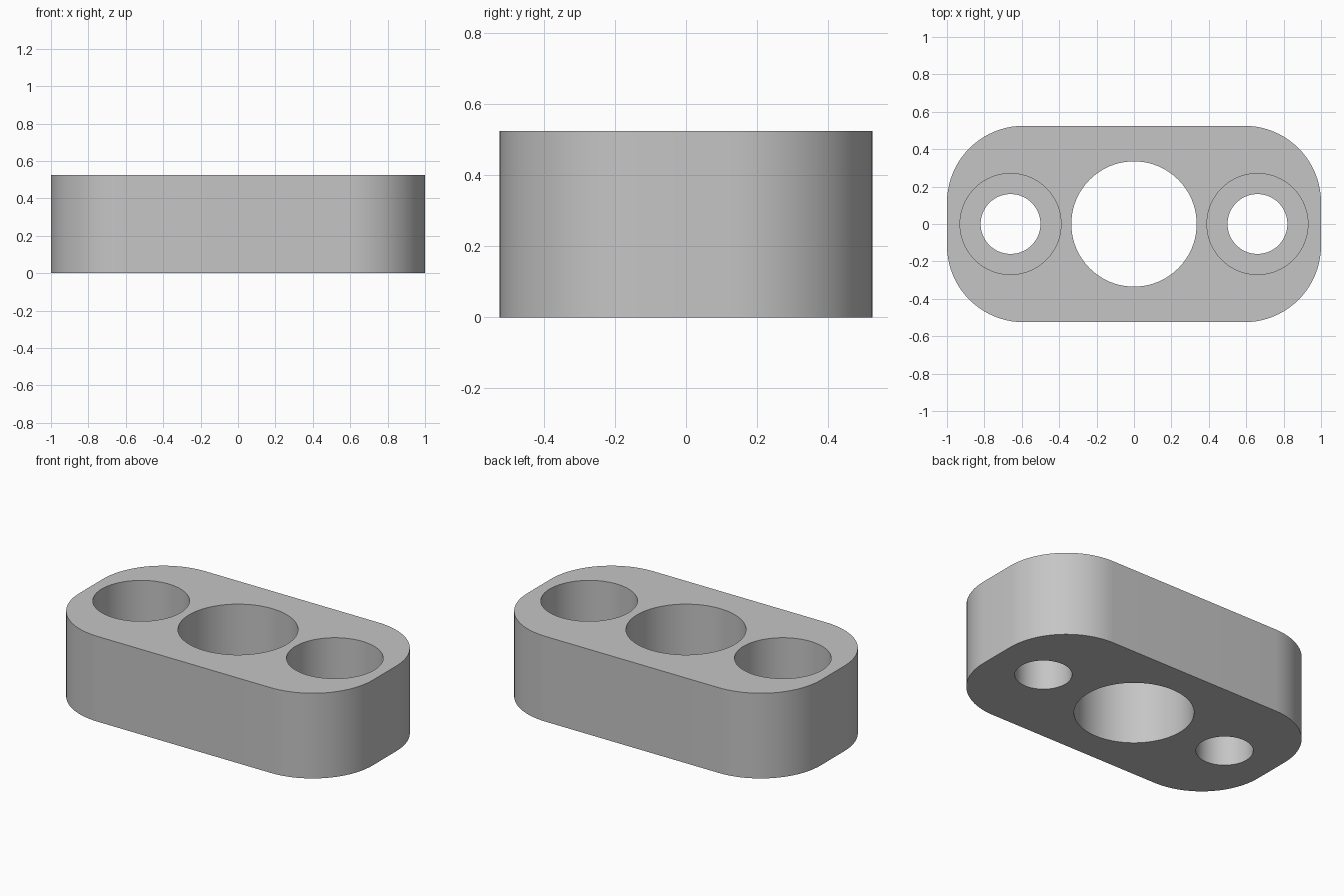
import bpy, bmesh
from math import cos, sin, pi

cube = bpy.data.objects.get("Cube")
if cube:
    bpy.data.objects.remove(cube, do_unlink=True)

HALF_X, HALF_Y, HEIGHT = 1.0, 0.525, 0.525
CORNER = 0.41
BOLT_X = 0.66
FLOOR = 0.225  # height of the counterbore floor

grey = bpy.data.materials.new("plain grey")
grey.use_nodes = True
colour = (0.56, 0.56, 0.56, 1)
grey.diffuse_color = colour
grey.node_tree.nodes["Principled BSDF"].inputs["Base Color"].default_value = colour


def prism(name, outline, bottom, top):
    """Extrude a closed outline between two heights."""
    bm = bmesh.new()
    face = bm.faces.new([bm.verts.new((x, y, bottom)) for x, y in outline])
    walls = bmesh.ops.extrude_face_region(bm, geom=[face])
    moved = [v for v in walls["geom"] if isinstance(v, bmesh.types.BMVert)]
    bmesh.ops.translate(bm, verts=moved, vec=(0, 0, top - bottom))
    bmesh.ops.recalc_face_normals(bm, faces=bm.faces)
    mesh = bpy.data.meshes.new(name)
    bm.to_mesh(mesh)
    bm.free()
    mesh.materials.append(grey)
    obj = bpy.data.objects.new(name, mesh)
    bpy.context.collection.objects.link(obj)
    return obj


def arc(cx, cy, radius, start, sweep, steps):
    return [(cx + radius * cos(start + sweep * i / steps),
             cy + radius * sin(start + sweep * i / steps)) for i in range(steps + 1)]


# Block with rounded corners
outline = []
for k, (sx, sy) in enumerate([(1, 1), (-1, 1), (-1, -1), (1, -1)]):
    outline += arc(sx * (HALF_X - CORNER), sy * (HALF_Y - CORNER), CORNER, k * pi / 2, pi / 2, 20)
block = prism("mounting_block", outline, 0, HEIGHT)
bpy.context.view_layer.objects.active = block


def bore(x, radius, bottom):
    """Cut a round hole from the top down to a height."""
    cutter = prism("bore_cutter", arc(x, 0, radius, 0, 2 * pi, 80)[:-1], bottom, HEIGHT + 0.1)
    cutter.hide_render = True
    cut = block.modifiers.new("bore", 'BOOLEAN')
    cut.operation = 'DIFFERENCE'
    cut.solver = 'EXACT'
    cut.object = cutter
    bpy.ops.object.modifier_apply(modifier=cut.name)
    bpy.data.objects.remove(cutter, do_unlink=True)


# Centre bore and two counterbored bolt holes
bore(0, 0.335, -0.1)
for side in (-1, 1):
    bore(side * BOLT_X, 0.27, FLOOR)
    bore(side * BOLT_X, 0.16, -0.1)

# Smooth walls, sharp rims
bpy.ops.object.select_all(action='DESELECT')
block.select_set(True)
bpy.ops.object.shade_smooth_by_angle(angle=pi / 6)
